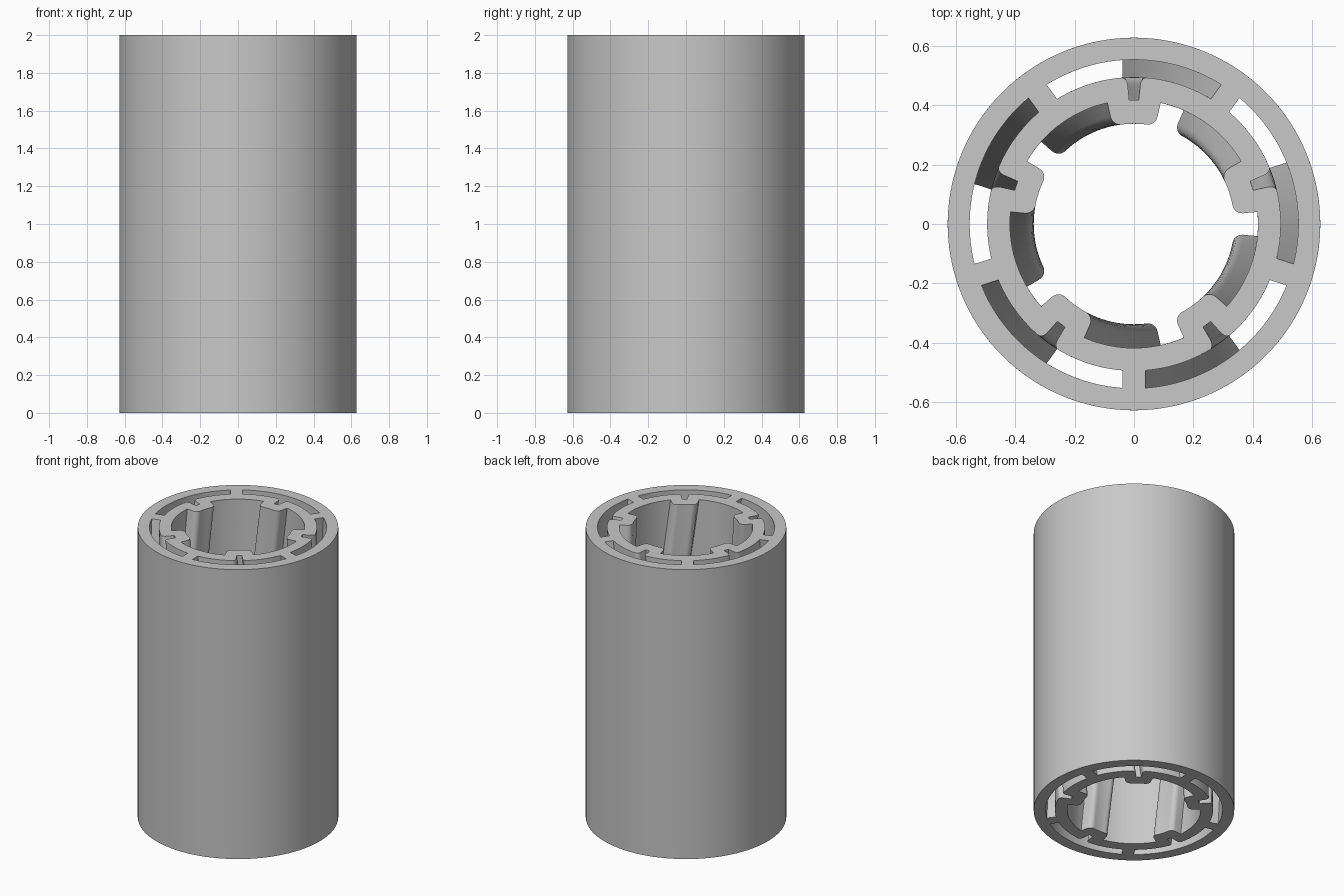
import bpy, bmesh
from math import pi, sin, cos, asin, radians

HEIGHT = 2.0
TWIST = radians(36)       # turn of the section from top to bottom
LAYERS = 32
COUNT = 5
PITCH = 2 * pi / COUNT
R_OUTER, R_SLOT_OUT, R_SLOT_IN, R_BORE, R_KEY = 0.628, 0.554, 0.495, 0.418, 0.338
SPOKE_HALF = 0.038
KEY_HALF = radians(12.4)

cube = bpy.data.objects.get("Cube")
if cube:
    bpy.data.objects.remove(cube, do_unlink=True)


def arc(radius, start, end, steps):
    """Polar points (radius, angle) along an arc, both ends included."""
    return [(radius, start + (end - start) * i / steps) for i in range(steps + 1)]


def mirrored(half):
    """Complete a half outline by reflecting it about angle zero."""
    return half + [(r, -a) for r, a in reversed(half)]


def to_xy(polar, turn):
    return [(r * cos(a + turn), r * sin(a + turn)) for r, a in polar]


def bore_segment():
    """One rounded inward key with half of the bore wall on each side."""
    rise, spread = 0.032, radians(5)
    half = arc(R_BORE, PITCH / 2, KEY_HALF, 12)[1:]
    for i in range(7):
        t = i / 6 * pi / 2
        half.append((R_KEY + rise * (1 - sin(t)), KEY_HALF - spread * (1 - cos(t))))
    half += arc(R_KEY, KEY_HALF - spread, radians(1), 4)[1:]
    return mirrored(half)


def slot_outline():
    """Curved slot between two spokes, with a flared notch behind the key."""
    out_end = PITCH / 2 - asin(SPOKE_HALF / R_SLOT_OUT)
    in_end = PITCH / 2 - asin(SPOKE_HALF / R_SLOT_IN)
    half = arc(R_SLOT_OUT, radians(1), out_end, 14)
    half += arc(R_SLOT_IN, in_end, 0.042 / R_SLOT_IN, 12)
    # notch fillet, then the narrow floor
    for i in range(1, 6):
        t = i / 5 * pi / 2
        half.append((R_SLOT_IN - 0.03 * (1 - cos(t)), (0.042 - 0.02 * sin(t)) / R_SLOT_IN))
    half.append((R_BORE, 0.016 / R_BORE))
    return mirrored(half)


# Cross-section at the top: outer circle, keyed bore and slots
key_angles = [pi / 2 + i * PITCH for i in range(COUNT)]
outlines = [to_xy(arc(R_OUTER, 0, 2 * pi, 160)[:-1], 0)]
bore = []
for angle in key_angles:
    bore += to_xy(list(reversed(bore_segment())), angle)
outlines.append(bore)
outlines += [to_xy(slot_outline(), angle) for angle in key_angles]

# Twisted walls, one stack of rings for each outline
bm = bmesh.new()
cap_edges = {0: [], LAYERS: []}
for outline in outlines:
    rings = []
    for k in range(LAYERS + 1):
        f = k / LAYERS
        c, s = cos(TWIST * (1 - f)), sin(TWIST * (1 - f))
        rings.append([bm.verts.new((x * c - y * s, x * s + y * c, HEIGHT * f))
                      for x, y in outline])
    n = len(outline)
    for low, high in zip(rings, rings[1:]):
        for i in range(n):
            j = (i + 1) % n
            bm.faces.new((low[i], low[j], high[j], high[i]))
    for k, edges in cap_edges.items():
        edges += [bm.edges.get((rings[k][i], rings[k][(i + 1) % n])) for i in range(n)]

# End faces with the bore and slots left open
for edges in cap_edges.values():
    bmesh.ops.triangle_fill(bm, edges=edges, use_beauty=True, use_dissolve=False)
bmesh.ops.recalc_face_normals(bm, faces=bm.faces[:])

mesh = bpy.data.meshes.new("twisted_tube")
bm.to_mesh(mesh)
bm.free()
tube = bpy.data.objects.new("twisted_tube", mesh)
bpy.context.collection.objects.link(tube)

# Plain grey material
grey = bpy.data.materials.new("light_grey")
grey.use_nodes = True
colour = (0.58, 0.58, 0.58, 1)
grey.diffuse_color = colour
grey.node_tree.nodes["Principled BSDF"].inputs["Base Color"].default_value = colour
mesh.materials.append(grey)

bpy.ops.object.select_all(action="DESELECT")
tube.select_set(True)
bpy.context.view_layer.objects.active = tube
bpy.ops.object.shade_smooth_by_angle(angle=radians(30))
